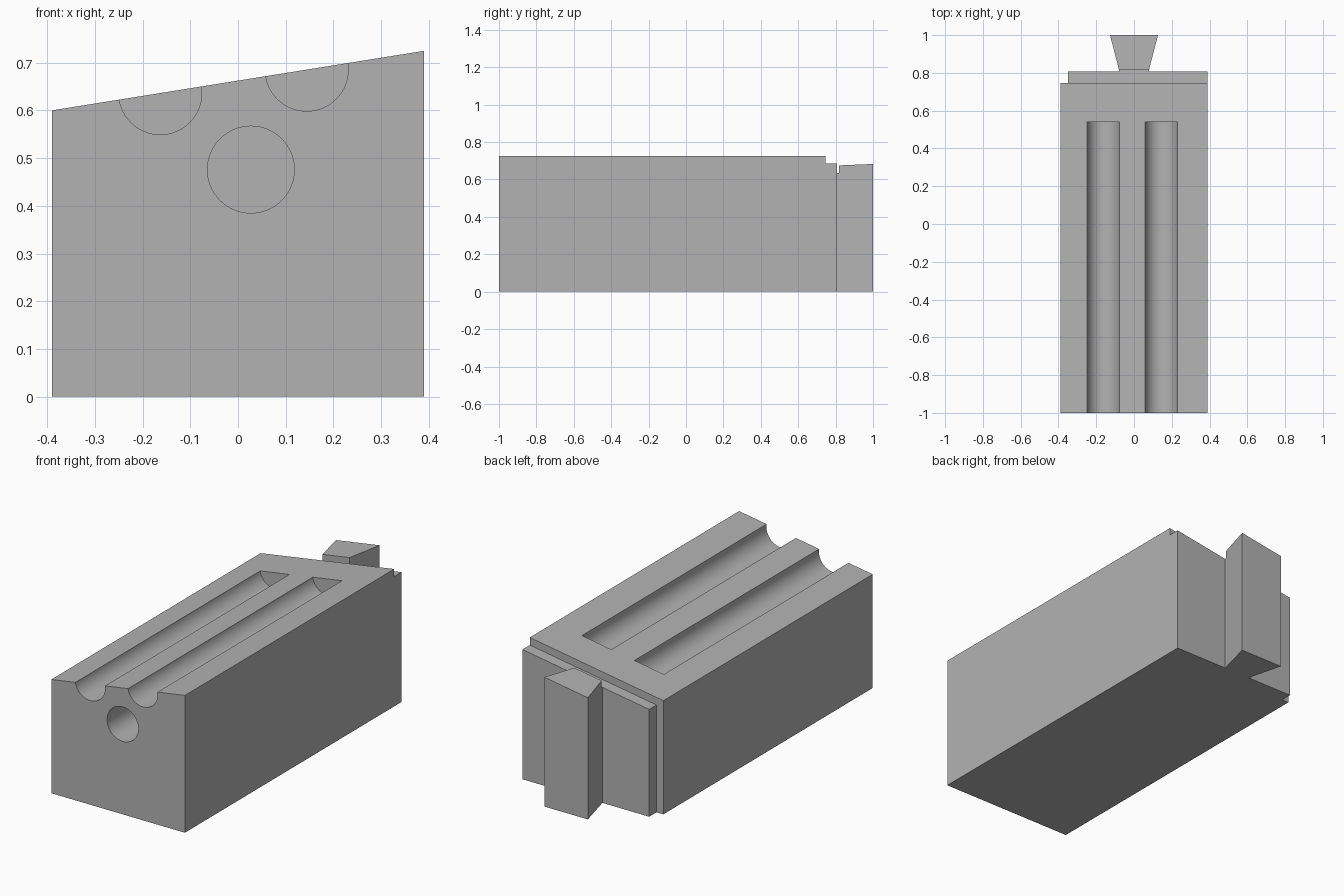
import bpy, bmesh, math
from mathutils import Matrix

cube = bpy.data.objects.get("Cube")
if cube:
    bpy.data.objects.remove(cube, do_unlink=True)

SLOPE = 0.16          # rise of the top face across x
MID_TOP = 0.6625      # top height at x = 0
FRONT, GROOVE_END = -1.0, 0.54


def top(x):
    return MID_TOP + SLOPE * x


def add_object(name, bm):
    bmesh.ops.recalc_face_normals(bm, faces=bm.faces)
    mesh = bpy.data.meshes.new(name)
    bm.to_mesh(mesh)
    bm.free()
    obj = bpy.data.objects.new(name, mesh)
    bpy.context.collection.objects.link(obj)
    return obj


def prism(name, outline, low, high):
    """Extrude an xy outline between two height functions of x."""
    bm = bmesh.new()
    bottom = [bm.verts.new((x, y, low(x))) for x, y in outline]
    upper = [bm.verts.new((x, y, high(x))) for x, y in outline]
    bm.faces.new(bottom)
    bm.faces.new(upper)
    n = len(outline)
    for i in range(n):
        j = (i + 1) % n
        bm.faces.new((bottom[i], bottom[j], upper[j], upper[i]))
    return add_object(name, bm)


def rod(name, x, z, radius):
    """Round cutter running back from beyond the front face."""
    start = FRONT - 0.1
    bm = bmesh.new()
    bmesh.ops.create_cone(
        bm, cap_ends=True, segments=64, radius1=radius, radius2=radius,
        depth=GROOVE_END - start,
        matrix=Matrix.Translation((x, (start + GROOVE_END) / 2, z))
        @ Matrix.Rotation(math.pi / 2, 4, 'X'))
    return add_object(name, bm)


# Block with an offset back shoulder and a dovetail key
block = prism("dovetail_block", [
    (-0.39, FRONT), (0.39, FRONT), (0.39, 0.807), (0.077, 0.807),
    (0.127, 1.0), (-0.127, 1.0), (-0.077, 0.807), (-0.35, 0.807),
    (-0.35, 0.746), (-0.39, 0.746)], lambda x: 0.0, top)

# Cutters: lowered shoulder, two open grooves, one blind bore
cutters = [
    prism("shoulder_cutter",
          [(-0.5, 0.746), (0.5, 0.746), (0.5, 0.817), (-0.5, 0.817)],
          lambda x: top(x) - 0.04, lambda x: top(x) + 0.2),
    rod("left_groove_cutter", 0.144, top(0.144), 0.087),
    rod("right_groove_cutter", -0.163, top(-0.163), 0.087),
    rod("bore_cutter", 0.027, 0.476, 0.091),
]

bpy.ops.object.select_all(action='DESELECT')
bpy.context.view_layer.objects.active = block
block.select_set(True)
for cutter in cutters:
    cutter.hide_render = True
    mod = block.modifiers.new(cutter.name, 'BOOLEAN')
    mod.operation = 'DIFFERENCE'
    mod.solver = 'EXACT'
    mod.object = cutter
    bpy.ops.object.modifier_apply(modifier=mod.name)
    bpy.data.objects.remove(cutter, do_unlink=True)

# Plain grey finish
grey = bpy.data.materials.new("plain_grey")
grey.use_nodes = True
colour = (0.45, 0.45, 0.45, 1.0)
grey.diffuse_color = colour
grey.node_tree.nodes["Principled BSDF"].inputs["Base Color"].default_value = colour
block.data.materials.clear()
block.data.materials.append(grey)

bpy.ops.object.shade_smooth_by_angle(angle=math.radians(30))
